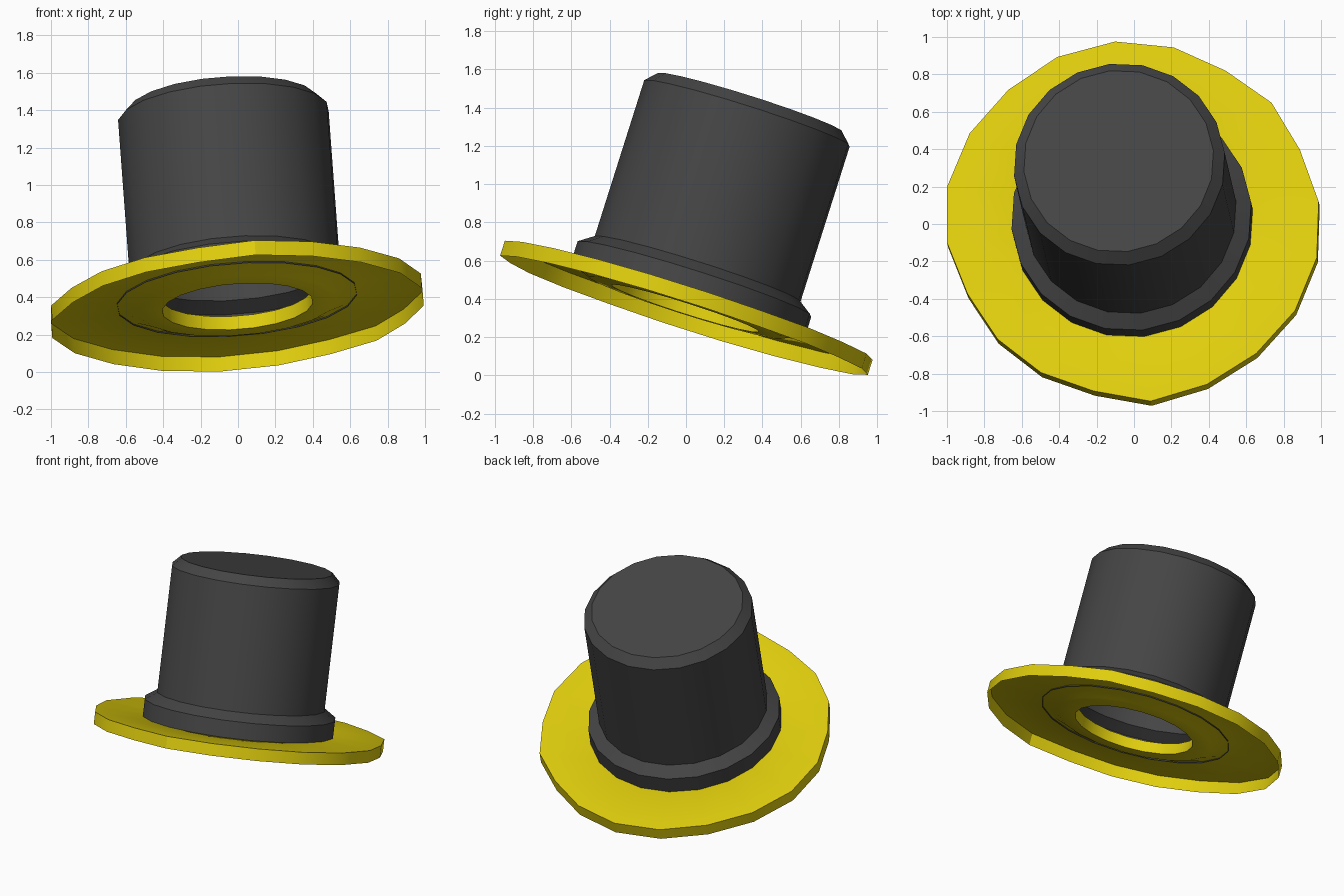
import bpy, bmesh, math
from mathutils import Vector, Matrix

if "Cube" in bpy.data.objects:
    bpy.data.objects.remove(bpy.data.objects["Cube"])

SIDES = 20
AXIS = Vector((-0.074, 0.317, 1.0)).normalized()
TILT = Matrix.Translation((-0.003, -0.003, 0.355)) @ \
    Vector((0, 0, 1)).rotation_difference(AXIS).to_matrix().to_4x4()

# slightly uneven brim edge, one factor per side
EDGE = [1.0, .975, .99, .975, 1.0, 1.02, 1.02, 1.01, 1.017, 1.02,
        1.0, .965, .967, .967, .965, 1.01, 1.0, 1.0, 1.01, 1.01]


def material(name, rgb):
    m = bpy.data.materials.new(name)
    m.diffuse_color = (*rgb, 1)
    m.use_nodes = True
    m.node_tree.nodes["Principled BSDF"].inputs["Base Color"].default_value = m.diffuse_color
    return m


def lathe(name, profile, mat, cap=False):
    """Spin (radius, height) points; radius 1 follows the uneven edge."""
    bm = bmesh.new()
    rings = []
    for r, h in profile:
        ring = []
        for i in range(SIDES):
            a = math.radians(6 + i * 360 / SIDES)
            rr = EDGE[i] if r == 1 else r
            ring.append(bm.verts.new((rr * math.cos(a), rr * math.sin(a), h)))
        rings.append(ring)
    for lo, hi in zip(rings, rings[1:]):
        for i in range(SIDES):
            j = (i + 1) % SIDES
            bm.faces.new((lo[i], lo[j], hi[j], hi[i]))
    if cap:
        bm.faces.new(rings[-1])
    bm.transform(TILT)
    me = bpy.data.meshes.new(name)
    bm.to_mesh(me)
    bm.free()
    me.materials.append(mat)
    ob = bpy.data.objects.new(name, me)
    bpy.context.collection.objects.link(ob)
    bpy.context.view_layer.objects.active = ob
    ob.select_set(True)
    bpy.ops.object.shade_smooth_by_angle(angle=math.radians(25))
    ob.select_set(False)
    return ob


yellow = material("yellow", (0.75, 0.62, 0.004))
charcoal = material("charcoal", (0.06, 0.06, 0.06))

# brim: open underneath, with a lowered inner ring around the head hole
lathe("brim", [(1, -.041), (1, .041), (.625, .041), (.53, .0), (.405, -.005),
               (.405, .07)], yellow)

# crown: wide band at the base, straight wall, chamfered flat top
lathe("crown", [(.645, .033), (.645, .156), (.567, .21), (.567, 1.067),
                (.51, 1.125)], charcoal, cap=True)
